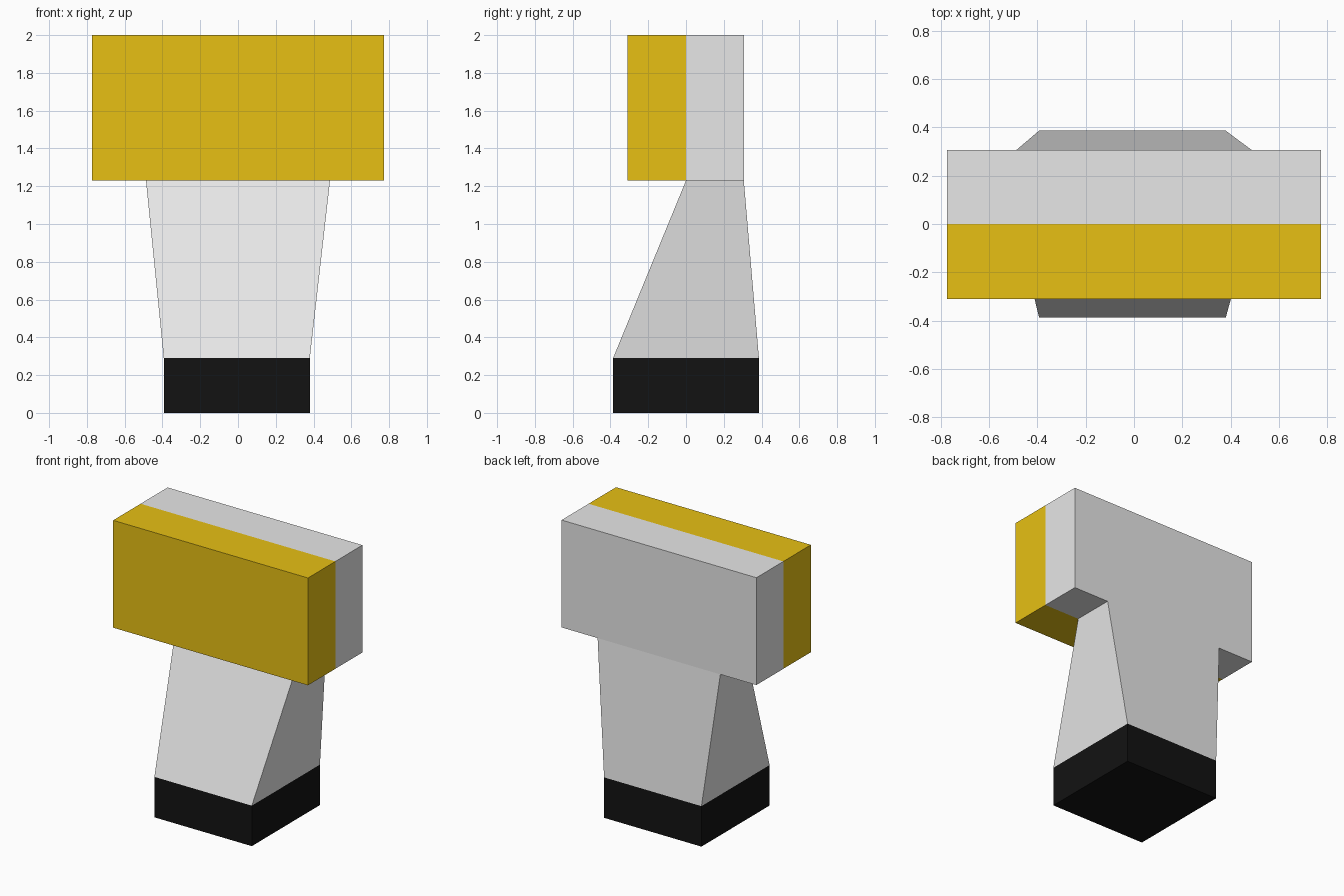
import bpy
import bmesh

cube = bpy.data.objects.get("Cube")
if cube:
    bpy.data.objects.remove(cube, do_unlink=True)


def make_material(name, rgb):
    mat = bpy.data.materials.new(name)
    mat.use_nodes = True
    color = (*rgb, 1.0)
    mat.diffuse_color = color
    bsdf = next(n for n in mat.node_tree.nodes if n.type == 'BSDF_PRINCIPLED')
    bsdf.inputs["Base Color"].default_value = color
    return mat


def rectangle(x0, x1, y0, y1, z):
    """Corners of a level rectangle, anticlockwise from above."""
    return [(x0, y0, z), (x1, y0, z), (x1, y1, z), (x0, y1, z)]


def loft(name, lower, upper, materials, caps=True, split_y=None):
    """Join two rectangles; faces in front of split_y take the second material."""
    bm = bmesh.new()
    low = [bm.verts.new(p) for p in lower]
    top = [bm.verts.new(p) for p in upper]
    for i in range(4):
        j = (i + 1) % 4
        bm.faces.new((low[i], low[j], top[j], top[i]))
    if caps:
        bm.faces.new(low[::-1])
        bm.faces.new(top)
    if split_y is not None:
        bmesh.ops.bisect_plane(bm, geom=bm.verts[:] + bm.edges[:] + bm.faces[:],
                               plane_co=(0, split_y, 0), plane_no=(0, 1, 0))
        for face in bm.faces:
            face.material_index = int(face.calc_center_median().y < split_y)
    mesh = bpy.data.meshes.new(name)
    bm.to_mesh(mesh)
    bm.free()
    for mat in materials:
        mesh.materials.append(mat)
    obj = bpy.data.objects.new(name, mesh)
    bpy.context.collection.objects.link(obj)
    return obj


grey = make_material("light grey", (0.8, 0.8, 0.8))
yellow = make_material("golden yellow", (0.8, 0.53, 0.007))
black = make_material("black", (0.006, 0.006, 0.006))

BASE_TOP, NECK_TOP, HEAD_TOP = 0.29, 1.23, 2.0
foot = (-0.393, 0.38, -0.386, 0.386)
neck_end = (-0.487, 0.487, 0.0, 0.306)
block = (-0.773, 0.773, -0.311, 0.306)

# Square black base
loft("base", rectangle(*foot, 0), rectangle(*foot, BASE_TOP), [black])

# Leaning neck, widening sideways and thinning toward the head; ends are hidden
loft("neck", rectangle(*foot, BASE_TOP), rectangle(*neck_end, NECK_TOP),
     [grey], caps=False)

# Wide head block with a yellow front half
loft("head", rectangle(*block, NECK_TOP), rectangle(*block, HEAD_TOP),
     [grey, yellow], split_y=0.0)
